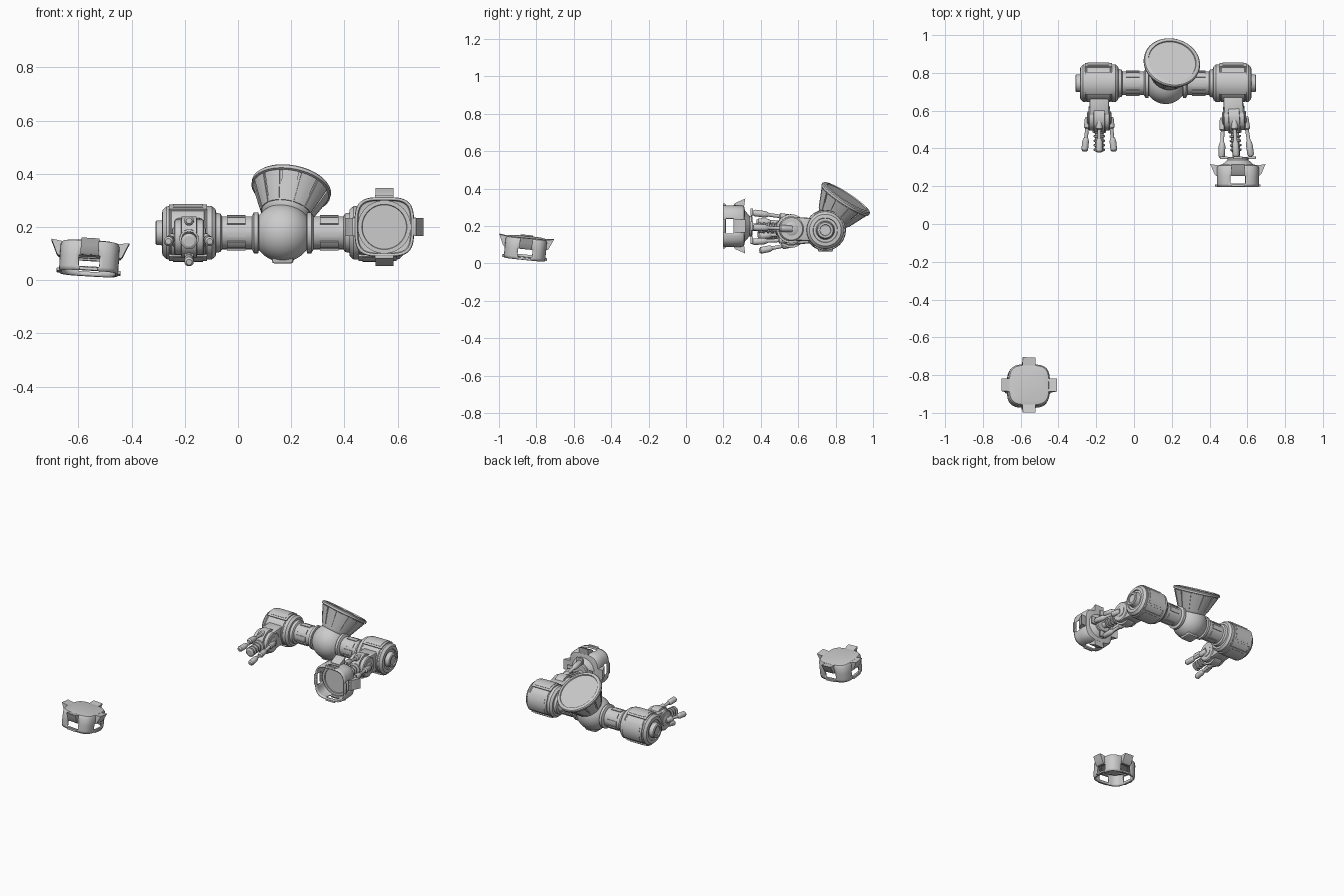
import bpy, bmesh, math
from mathutils import Vector, Matrix

if "Cube" in bpy.data.objects:
    bpy.data.objects.remove(bpy.data.objects["Cube"])


def frame(origin, direction, ref=(0, 0, 1)):
    """Local z runs along direction, local x lies towards ref."""
    z = Vector(direction).normalized()
    x = Vector(ref)
    x = (x - z * x.dot(z)).normalized()
    m = Matrix((x, z.cross(x), z)).transposed().to_4x4()
    m.translation = Vector(origin)
    return m


def finish(name, bm, m, angle=35):
    bmesh.ops.remove_doubles(bm, verts=bm.verts, dist=1e-5)
    bmesh.ops.recalc_face_normals(bm, faces=bm.faces)
    mesh = bpy.data.meshes.new(name)
    bm.to_mesh(mesh)
    bm.free()
    ob = bpy.data.objects.new(name, mesh)
    bpy.context.collection.objects.link(ob)
    ob.matrix_world = m
    bpy.ops.object.select_all(action='DESELECT')
    ob.select_set(True)
    bpy.context.view_layer.objects.active = ob
    bpy.ops.object.shade_smooth_by_angle(angle=math.radians(angle))
    return ob


def skin(bm, rings):
    for a, b in zip(rings, rings[1:]):
        for i in range(len(a)):
            j = (i + 1) % len(a)
            bm.faces.new((a[i], a[j], b[j], b[i]))


def lathe(name, profile, m, seg=40):
    """Turn (radius, height) points about local z, capping both ends."""
    bm = bmesh.new()
    rings = [[bm.verts.new((r * math.cos(2 * math.pi * i / seg), r * math.sin(2 * math.pi * i / seg), h))
              for i in range(seg)] for r, h in profile]
    skin(bm, rings)
    bm.faces.new(rings[0])
    bm.faces.new(rings[-1])
    return finish(name, bm, m)


def panel(name, m, mid, half, a, b, steps=8):
    """Curved plate around local z; a and b are (inner r, outer r, height)."""
    bm = bmesh.new()
    cols = []
    for i in range(steps + 1):
        t = math.radians(mid - half + 2 * half * i / steps)
        c, s = math.cos(t), math.sin(t)
        cols.append([bm.verts.new((r * c, r * s, h)) for r, h in
                     ((a[0], a[2]), (a[1], a[2]), (b[1], b[2]), (b[0], b[2]))])
    skin(bm, cols)
    bm.faces.new(cols[0])
    bm.faces.new(cols[-1])
    return finish(name, bm, m)


def box(name, m, centre, size, bevel=0.006):
    bm = bmesh.new()
    bmesh.ops.create_cube(bm, size=1, matrix=Matrix.Translation(centre) @ Matrix.Diagonal((*size, 1)))
    if bevel:
        bmesh.ops.bevel(bm, geom=bm.edges[:], offset=bevel, segments=2, affect='EDGES', profile=0.5)
    return finish(name, bm, m)


def cup(name, m):
    """Rounded square shell, open at the front, with four windows and flared lugs."""
    bm = bmesh.new()
    n, rings = 64, []
    levels = ((0.085, 0), (0.104, 0.004), (0.111, 0.016), (0.112, 0.06), (0.112, 0.102), (0.110, 0.118))
    for r, h in levels:
        ring = []
        for i in range(n):
            t = 2 * math.pi * (i + 0.5) / n
            c, s = math.cos(t), math.sin(t)
            k = r / (abs(c) ** 3.6 + abs(s) ** 3.6) ** (1 / 3.6)
            ring.append(bm.verts.new((k * c, k * s, h)))
        rings.append(ring)
    skin(bm, rings)
    bm.faces.new(rings[0])
    holes = [f for f in bm.faces if 0.07 < f.calc_center_median().z < 0.095
             and min(abs(f.calc_center_median().x), abs(f.calc_center_median().y)) < 0.035]
    bmesh.ops.delete(bm, geom=holes, context='FACES')
    shell = finish(name + "_shell", bm, m)
    mod = shell.modifiers.new("wall", 'SOLIDIFY')
    mod.thickness, mod.offset = 0.010, -1
    lathe(name + "_floor", [(0.1, 0.012), (0.1, 0.052), (0.085, 0.052), (0.083, 0.047)], m, 48)
    for k in range(4):
        # lug: side profile in local x and z, extruded across y
        bm = bmesh.new()
        side = ((0.10, 0.005), (0.147, -0.002), (0.136, 0.022), (0.124, 0.05), (0.117, 0.058), (0.10, 0.058))
        a, b = [[bm.verts.new((x, y, z)) for x, z in side] for y in (-0.034, 0.034)]
        skin(bm, [a, b])
        bm.faces.new(a)
        bm.faces.new(b)
        finish(name + "_lug", bm, m @ Matrix.Rotation(k * math.pi / 2, 4, 'Z'), 20)
        # window sill lip
        box(name + "_sill", m @ Matrix.Rotation(k * math.pi / 2, 4, 'Z'), (0.112, 0, 0.111), (0.016, 0.07, 0.012), 0.002)


def arm(name, side, forearm_dir, reach):
    hub = Vector((0.168, 0.745, 0.178))
    m = frame(hub, (side, 0, 0))
    # upper tube with collars and strips
    lathe(name + "_upper_tube", [(0.062, 0.05), (0.062, 0.27)], m)
    lathe(name + "_inner_collar", [(0.06, 0.088), (0.077, 0.092), (0.077, 0.108), (0.062, 0.116)], m)
    lathe(name + "_outer_collar", [(0.062, 0.228), (0.072, 0.234), (0.078, 0.262)], m)
    for k in range(8):
        panel(name + "_tube_strip", m, k * 45, 14, (0.06, 0.067, 0.14), (0.06, 0.067, 0.21), 3)
    # shoulder drum
    lathe(name + "_drum", [(0.07, 0.25), (0.088, 0.252), (0.1, 0.266), (0.1, 0.285), (0.097, 0.288), (0.097, 0.292),
                           (0.1, 0.295), (0.1, 0.418), (0.097, 0.421), (0.097, 0.425), (0.1, 0.428),
                           (0.099, 0.437), (0.085, 0.452), (0.066, 0.454), (0.064, 0.447), (0.05, 0.447),
                           (0.047, 0.455), (0.046, 0.474), (0.041, 0.479), (0.03, 0.479), (0.028, 0.472)], m, 56)
    for a in (0, 180, -90 * side):
        panel(name + "_drum_plate", m, a, 34, (0.098, 0.107, 0.285), (0.098, 0.107, 0.428))
        panel(name + "_drum_plate_inset", m, a, 27, (0.1, 0.109, 0.3), (0.1, 0.109, 0.413))
    # elbow block and knuckle
    shoulder = hub + Vector((side * 0.352, 0, 0))
    f = frame(shoulder, forearm_dir)
    box(name + "_elbow_neck", f, (0, 0, 0.12), (0.125, 0.105, 0.12), 0.012)
    k = f @ Matrix.Translation((0, 0, 0.185)) @ Matrix.Rotation(math.pi / 2, 4, 'X')
    lathe(name + "_knuckle", [(0.06, -0.057), (0.066, -0.052), (0.066, -0.03), (0.078, -0.028), (0.078, 0.028),
                              (0.066, 0.03), (0.066, 0.052), (0.06, 0.057)], k)
    lathe(name + "_knuckle_pin", [(0.03, -0.064), (0.036, -0.06), (0.036, 0.06), (0.03, 0.064)], k, 24)
    # ribbed central piston
    ribs = [(0.036, 0.2), (0.036, 0.262)]
    for i in range(4):
        h = 0.266 + i * 0.024
        ribs += [(0.022, h), (0.022, h + 0.009), (0.03, h + 0.011), (0.03, h + 0.019)]
    ribs += [(0.02, 0.363), (0.02, reach)]
    lathe(name + "_piston", ribs, f, 24)
    # four fingers around the piston
    for i in range(4):
        t = i * math.pi / 2
        out = Vector((math.cos(t), math.sin(t), 0))
        start = f @ (out * 0.058 + Vector((0, 0, 0.18)))
        end = f @ (out * 0.078 + Vector((0, 0, reach)))
        L = (end - start).length
        g = frame(start, end - start, f.to_3x3() @ Vector((-out.y, out.x, 0)))
        lathe(name + "_finger", [(0.014, 0), (0.018, 0.006), (0.018, L * 0.3), (0.010, L * 0.33), (0.010, L * 0.6),
                                 (0.014, L * 0.63), (0.018, L * 0.7), (0.018, L * 0.95), (0.011, L)], g, 14)
        box(name + "_finger_bracket", f @ Matrix.Rotation(t, 4, 'Z'), (0.048, 0, 0.215), (0.045, 0.024, 0.03), 0.003)
    return f


# central ball with a small foot
hub = Vector((0.168, 0.745, 0.178))
bm = bmesh.new()
bmesh.ops.create_uvsphere(bm, u_segments=48, v_segments=24, radius=0.11)
finish("central_ball", bm, Matrix.Translation(hub))
box("ball_foot", Matrix.Translation(hub), (0, 0, -0.085), (0.08, 0.08, 0.06), 0.008)

# tilted funnel head on the ball
h = frame(hub, (0.16, 0.54, 0.83), (1, 0, 0))
lathe("funnel_head", [(0.06, 0.05), (0.086, 0.068), (0.092, 0.082), (0.138, 0.192), (0.15, 0.194), (0.151, 0.206),
                      (0.146, 0.212), (0.128, 0.216), (0.126, 0.21)], h, 56)
for k in range(12):
    panel("funnel_panel", h, k * 30, 13, (0.088, 0.097, 0.086), (0.134, 0.144, 0.19), 3)

# two arms
arm("left_arm", -1, (0, -1, -0.09), 0.362)
right = arm("right_arm", 1, (0.055, -1, 0.04), 0.392)

# cup carried by the right arm, and a loose one on the ground
grip = frame((0.55, 0.315, 0.2), (0, -1, 0))
cup("held_cup", grip)
lathe("held_cup_neck", [(0.05, -0.04), (0.055, -0.034), (0.055, -0.024), (0.085, 0.002)], grip)
for k in range(4):
    box("finger_pad", grip @ Matrix.Rotation(k * math.pi / 2, 4, 'Z'), (0.075, 0, -0.036), (0.04, 0.05, 0.014), 0.003)
cup("loose_cup", frame((-0.555, -0.852, 0.142), (-0.06, -0.1, -1), (1, 0, 0)))
